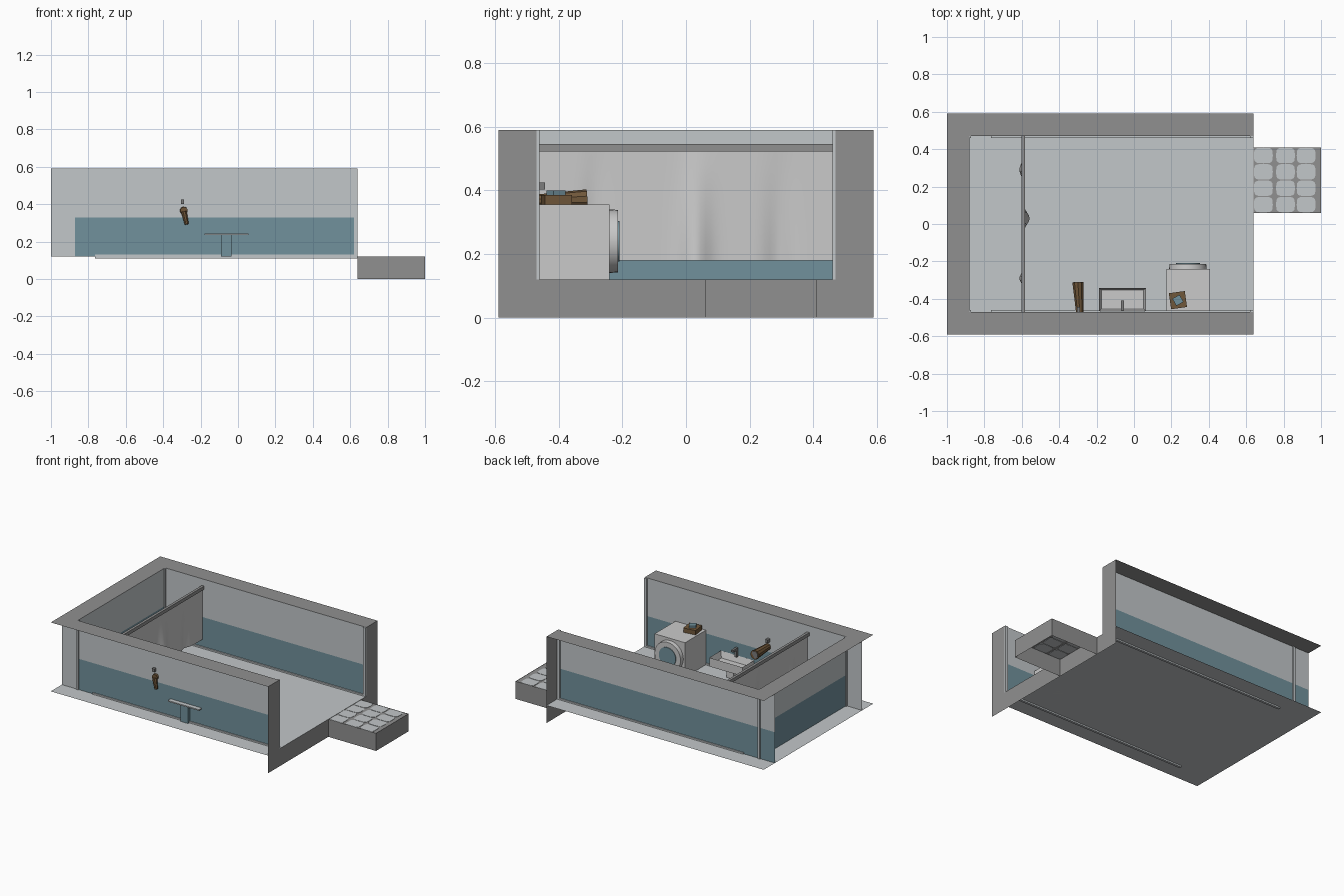
import bpy, bmesh, math
from mathutils import Vector

if "Cube" in bpy.data.objects:
    bpy.data.objects.remove(bpy.data.objects["Cube"], do_unlink=True)


def material(name, rgb):
    m = bpy.data.materials.new(name)
    m.use_nodes = True
    m.diffuse_color = (*rgb, 1)
    m.node_tree.nodes["Principled BSDF"].inputs["Base Color"].default_value = (*rgb, 1)
    return m


PALE = material("pale_grey", (0.54, 0.57, 0.585))
STONE = material("stone_grey", (0.28, 0.28, 0.28))
TEAL = material("teal", (0.165, 0.283, 0.332))
WHITE = material("appliance_white", (0.59, 0.59, 0.59))
BROWN = material("brown", (0.162, 0.095, 0.042))
METAL = material("metal_grey", (0.2, 0.2, 0.2))


def finish(name, bm, mat):
    me = bpy.data.meshes.new(name)
    bm.to_mesh(me)
    bm.free()
    me.materials.append(mat)
    ob = bpy.data.objects.new(name, me)
    bpy.context.collection.objects.link(ob)
    return ob


def box(name, x, y, z, mat, turn=0):
    """Box between (min, max) pairs, turned about its own centre."""
    bm = bmesh.new()
    bmesh.ops.create_cube(bm, size=1)
    size = [r[1] - r[0] for r in (x, y, z)]
    bmesh.ops.scale(bm, vec=size, verts=bm.verts)
    ob = finish(name, bm, mat)
    ob.location = [sum(r) / 2 for r in (x, y, z)]
    ob.rotation_euler.z = turn
    return ob


def sheet(name, mat, *points):
    """Single flat face."""
    bm = bmesh.new()
    bm.faces.new([bm.verts.new(p) for p in points])
    return finish(name, bm, mat)


def flat(name, x, y, z, mat):
    return sheet(name, mat, (x[0], y[0], z), (x[1], y[0], z), (x[1], y[1], z), (x[0], y[1], z))


def upright(name, a, b, z, mat):
    """Vertical sheet over the plan line a-b."""
    return sheet(name, mat, (*a, z[0]), (*b, z[0]), (*b, z[1]), (*a, z[1]))


def tube(name, a, b, r1, r2, mat, sides=32):
    a, b = Vector(a), Vector(b)
    bm = bmesh.new()
    bmesh.ops.create_cone(bm, cap_ends=True, segments=sides, radius1=r1, radius2=r2, depth=(b - a).length)
    ob = finish(name, bm, mat)
    ob.location = (a + b) / 2
    ob.rotation_euler = (b - a).to_track_quat('Z', 'Y').to_euler()
    return ob


def smooth(ob):
    bpy.ops.object.select_all(action='DESELECT')
    ob.select_set(True)
    bpy.context.view_layer.objects.active = ob
    bpy.ops.object.shade_smooth_by_angle()


# Room shell: floor sheet, thin walls, wall tops and open end
LEFT, END, OUT, IN = -1.0, 0.64, 0.59, 0.47
BACK = -0.88
FLOOR, BAND, TOP = 0.12, 0.33, 0.59
flat("floor", (LEFT, END), (-OUT, OUT), FLOOR, PALE)
upright("floor_edge", (END, -OUT), (END, OUT), (0, FLOOR), STONE)
flat("end_wall_top", (LEFT, BACK), (-IN, IN), TOP, STONE)
upright("end_wall_lower", (BACK, IN), (BACK, -IN), (FLOOR, BAND), TEAL)
upright("end_wall_upper", (BACK, IN), (BACK, -IN), (BAND, TOP), PALE)

for side, label in ((-1, "front"), (1, "back")):
    y = side * IN
    upright(label + "_wall_lower", (BACK, y), (END, y), (FLOOR, BAND), TEAL)
    upright(label + "_wall_upper", (BACK, y), (END, y), (BAND, TOP), PALE)
    upright(label + "_wall_stub_lower", (LEFT, y), (BACK, y), (FLOOR, BAND), TEAL if side > 0 else PALE)
    upright(label + "_wall_stub_upper", (LEFT, y), (BACK, y), (BAND, TOP), PALE)
    flat(label + "_wall_top", (LEFT, END), sorted((y, side * OUT)), TOP, STONE)
    upright(label + "_wall_end", (END, y), (END, side * OUT), (FLOOR, TOP), STONE)
    across = sorted((side * 0.461, side * 0.477))
    box(label + "_corner_post", (-0.89, -0.872), across, (FLOOR, TOP - 0.001), PALE)
    box(label + "_end_post", (0.62, END - 0.001), across, (FLOOR, TOP - 0.001), PALE)
    box(label + "_skirting", (-0.765, END - 0.001), across, (0.11, 0.13), PALE)

# Path block outside the doorway, open underneath
PX, PY = (END, 1.0), (0.06, 0.41)
flat("path_top", PX, PY, FLOOR - 0.002, STONE)
upright("path_front", (PX[0], PY[0]), (PX[1], PY[0]), (0, FLOOR), STONE)
upright("path_end", (PX[1], PY[0]), (PX[1], PY[1]), (0, FLOOR), STONE)
upright("path_back", (PX[1], PY[1]), (PX[0], PY[1]), (0, FLOOR), STONE)
for col, cx in enumerate((0.692, 0.81, 0.92)):
    for row in range(4):
        cy = PY[0] + (row + 0.5) * 0.0875
        bm = bmesh.new()
        ring = []
        for i in range(24):
            c, s = math.cos(i * math.tau / 24), math.sin(i * math.tau / 24)
            px = math.copysign(abs(c) ** 0.5, c) * 0.05
            py = math.copysign(abs(s) ** 0.5, s) * 0.0415
            ring.append(bm.verts.new((cx + px, cy + py, FLOOR - 0.004)))
        face = bm.faces.new(ring)
        up = bmesh.ops.extrude_face_region(bm, geom=[face])["geom"]
        bmesh.ops.translate(bm, vec=(0, 0, 0.004), verts=[g for g in up if isinstance(g, bmesh.types.BMVert)])
        bmesh.ops.recalc_face_normals(bm, faces=bm.faces)
        finish(f"paving_stone_{col}_{row}", bm, PALE)

# Curtain with soft folds on a rail
box("curtain_rail", (-0.602, -0.584), (-IN, IN), (0.522, 0.545), STONE)
FOLDS = ((0.03, 0.045, 0.035), (0.29, 0.04, -0.02), (-0.29, 0.03, -0.02))
bm = bmesh.new()
bmesh.ops.create_grid(bm, x_segments=60, y_segments=8, size=0.5)
for v in bm.verts:
    y, h = v.co.x * 0.93, v.co.y + 0.5
    bulge = sum(d * math.exp(-((y - c) / w) ** 2) for c, w, d in FOLDS)
    v.co = (-0.593 + bulge * (1 - h), y, 0.18 + h * 0.345)
smooth(finish("curtain", bm, WHITE))

# Washing machine with a round door
box("washer_body", (0.175, 0.405), (-0.465, -0.24), (FLOOR, 0.355), WHITE)
smooth(tube("washer_door_ring", (0.288, -0.24, 0.24), (0.288, -0.213, 0.24), 0.1, 0.098, WHITE))
smooth(tube("washer_door_glass", (0.288, -0.22, 0.24), (0.288, -0.209, 0.24), 0.064, 0.064, TEAL))

# Small box of powder on the washer
box("powder_box", (0.192, 0.278), (-0.45, -0.364), (0.355, 0.385), BROWN, 0.14)
box("powder_box_pad", (0.213, 0.257), (-0.43, -0.386), (0.385, 0.4), TEAL, 0.5)

# Wash basin: hollow bowl, pedestal and tap
bm = bmesh.new()
bmesh.ops.create_cube(bm, size=1)
bmesh.ops.scale(bm, vec=(0.25, 0.125, 0.06), verts=bm.verts)
bmesh.ops.translate(bm, vec=(-0.062, -0.4035, 0.215), verts=bm.verts)
bm.faces.ensure_lookup_table()
rim = max(bm.faces, key=lambda f: f.calc_center_median().z)
bmesh.ops.inset_region(bm, faces=[rim], thickness=0.018)
bmesh.ops.translate(bm, vec=(0, 0, -0.042), verts=rim.verts)
finish("basin_bowl", bm, WHITE)
box("basin_pedestal", (-0.09, -0.035), (-0.45, -0.385), (FLOOR, 0.187), WHITE)
box("basin_bracket", (-0.18, 0.055), (-0.5, -0.466), (0.235, 0.243), PALE)
box("basin_bracket_post", (-0.09, -0.035), (-0.49, -0.466), (FLOOR, 0.235), TEAL)
box("tap_stem", (-0.069, -0.053), (-0.463, -0.447), (0.24, 0.3), METAL)
box("tap_spout", (-0.069, -0.053), (-0.463, -0.41), (0.288, 0.302), METAL)

# Hand dryer hanging on the wall
tube("dryer_barrel", (-0.289, -0.485, 0.365), (-0.3, -0.312, 0.372), 0.02, 0.031, BROWN, 10)
tube("dryer_mouth", (-0.3, -0.313, 0.372), (-0.3, -0.311, 0.372), 0.025, 0.025, METAL, 10)
tube("dryer_handle", (-0.289, -0.485, 0.36), (-0.274, -0.49, 0.292), 0.016, 0.011, BROWN, 8)
box("dryer_hook", (-0.306, -0.288), (-0.49, -0.443), (0.402, 0.424), METAL)
